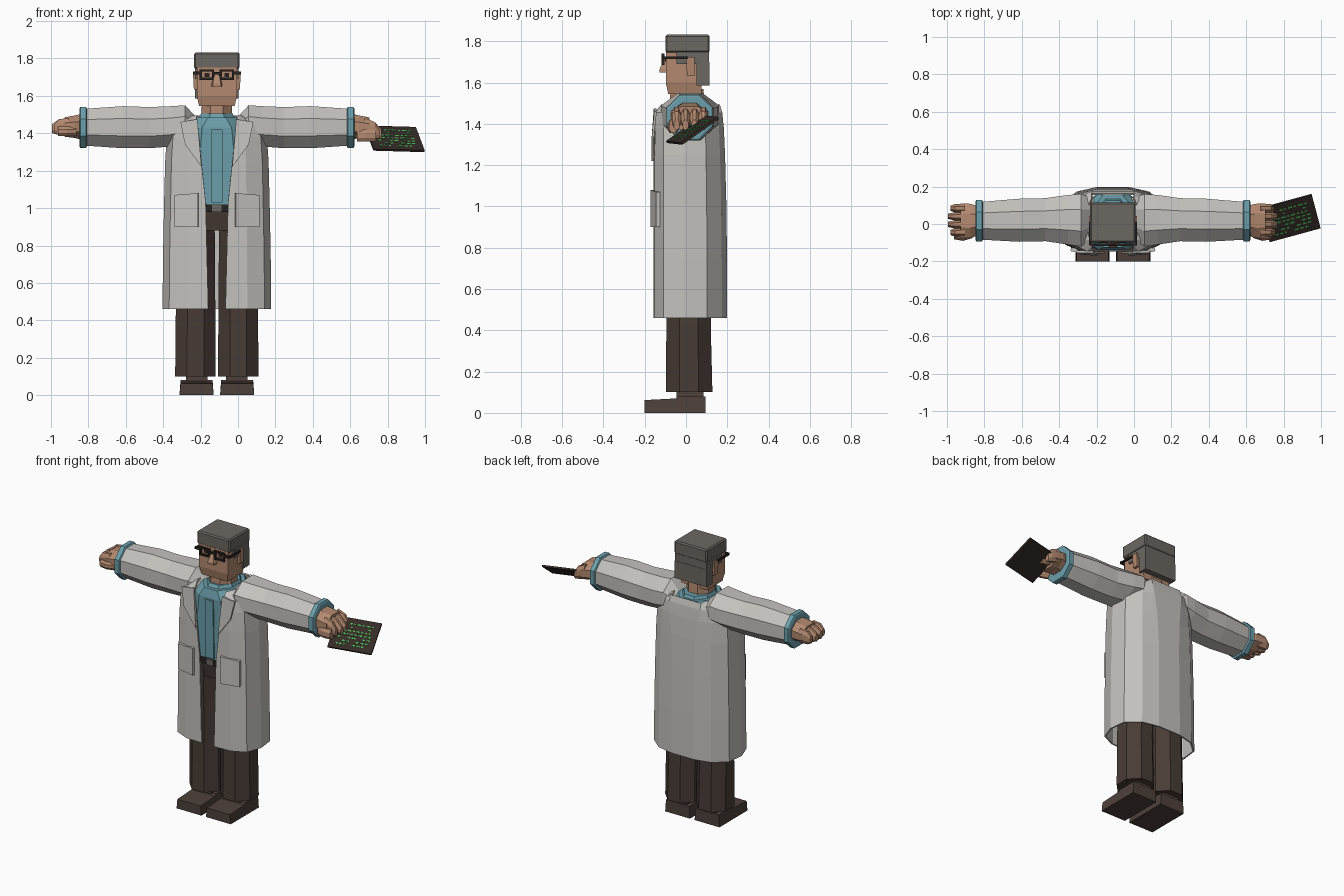
import bpy, bmesh, math, random
from mathutils import Vector

cube = bpy.data.objects.get("Cube")
if cube:
    bpy.data.objects.remove(cube, do_unlink=True)

CX = -0.113  # body axis


def material(name, r, g, b):
    m = bpy.data.materials.new(name)
    m.use_nodes = True
    m.diffuse_color = (r, g, b, 1)
    bsdf = next(n for n in m.node_tree.nodes if n.type == 'BSDF_PRINCIPLED')
    bsdf.inputs["Base Color"].default_value = (r, g, b, 1)
    bsdf.inputs["Roughness"].default_value = 0.9
    return m


COAT = material("coat_grey", .55, .54, .51)
SKIN = material("skin", .45, .25, .16)
SHIRT = material("shirt_teal", .15, .35, .41)
TROUSER = material("trouser_brown", .066, .045, .036)
SHOE = material("shoe_brown", .075, .052, .043)
HAIR = material("hair_grey", .15, .137, .12)
DARK = material("frame_black", .02, .016, .014)
TABLET = material("tablet_brown", .036, .024, .02)
GREEN = material("screen_green", .06, .55, .1)


def make(name, bm, mat, fix=True):
    if fix:
        bmesh.ops.recalc_face_normals(bm, faces=bm.faces)
    me = bpy.data.meshes.new(name)
    bm.to_mesh(me)
    bm.free()
    me.materials.append(mat)
    ob = bpy.data.objects.new(name, me)
    bpy.context.collection.objects.link(ob)
    return ob


def loft(name, rings, mat, closed=True):
    """Skin a row of point rings, measured from the body axis."""
    bm = bmesh.new()
    vs = [[bm.verts.new((p[0] + CX, p[1], p[2])) for p in r] for r in rings]
    n = len(rings[0])
    for a, b in zip(vs, vs[1:]):
        for j in range(n if closed else n - 1):
            k = (j + 1) % n
            bm.faces.new((a[j], a[k], b[k], b[j]))
    if closed:
        bm.faces.new(vs[0])
        bm.faces.new(vs[-1])
    return make(name, bm, mat, closed)


def octagon(lo1, hi1, lo2, hi2):
    """Flat-sided octagon filling a rectangle."""
    k = 1 / math.cos(math.pi / 8)
    out = []
    for i in range(8):
        a = math.pi * (i + .5) / 4
        out.append(((lo1 + hi1) / 2 + (hi1 - lo1) / 2 * k * math.cos(a),
                    (lo2 + hi2) / 2 + (hi2 - lo2) / 2 * k * math.sin(a)))
    return out


def tall(x0, x1, y0, y1, z):
    return [(x, y, z) for x, y in octagon(x0, x1, y0, y1)]


def across(x, y0, y1, z0, z1):
    return [(x, y, z) for y, z in octagon(y0, y1, z0, z1)]


def box(name, x, y, z, mat, taper=0):
    """Box from ranges; taper narrows the bottom."""
    def rect(h, t):
        return [(x[0] + t, y[0] + t, h), (x[1] - t, y[0] + t, h),
                (x[1] - t, y[1], h), (x[0] + t, y[1], h)]
    return loft(name, [rect(z[0], taper), rect(z[1], 0)], mat)


def span(s, a, b):
    return tuple(sorted((s * a, s * b)))


def plate(name, corners, mat, thick):
    """Thin slab built from four corners."""
    c = [Vector(p) for p in corners]
    n = (c[1] - c[0]).cross(c[3] - c[0]).normalized() * thick / 2
    return loft(name, [[p - n for p in c], [p + n for p in c]], mat)


# Coat: open-fronted sheet with yoke
HALF = [(.16, -.152), (.25, -.11), (.285, -.01), (.272, .1), (.19, .17), (.08, .195)]


def coat_ring(z, gap, w, yf, yb):
    half = [(gap, -.157 * yf, z)]
    half += [(max(x * w, gap + .005), y * (yf if y < 0 else yb), z) for x, y in HALF]
    return half + [(-x, y, q) for x, y, q in reversed(half)]


coat = loft("coat", [coat_ring(.46, .046, 1.02, 1, 1.02), coat_ring(.75, .053, 1.01, 1, 1.02),
                     coat_ring(1.03, .06, .99, 1, 1), coat_ring(1.25, .083, .97, 1, .97),
                     coat_ring(1.38, .098, .94, .98, .94), coat_ring(1.455, .107, .86, .96, .9),
                     coat_ring(1.495, .108, .5, .76, .84)], COAT, closed=False)
thick = coat.modifiers.new("cloth", 'SOLIDIFY')
thick.thickness = .01

# Shirt, with neckband and button strip
loft("shirt", [tall(-.2, .2, -.125, .15, .98), tall(-.22, .22, -.135, .155, 1.3),
               tall(-.19, .19, -.137, .16, 1.43), tall(-.115, .115, -.125, .16, 1.485)], SHIRT)
loft("shirt_neckband", [tall(-.1, .1, -.11, .14, 1.47), tall(-.085, .085, -.09, .125, 1.505)], SHIRT)
plate("button_strip", [(-.03, -.133, 1.03), (.03, -.133, 1.03),
                       (.03, -.142, 1.42), (-.03, -.142, 1.42)], SHIRT, .008)

# Hips, belt and buckle
loft("hips", [tall(-.19, .19, -.1, .13, .88), tall(-.2, .2, -.12, .145, .99)], TROUSER)
loft("belt", [tall(-.205, .205, -.13, .152, .98), tall(-.205, .205, -.13, .152, 1.02)], DARK)
box("buckle", (-.025, .025), (-.138, -.128), (.98, 1.02), HAIR)

for s, side in ((1, "left"), (-1, "right")):
    # Leg and shoe
    def leg(z, a, b, y0, y1):
        return tall(*span(s, a, b), y0, y1, z)
    loft(side + "_trouser_leg", [leg(.1, .006, .223, -.098, .128), leg(.42, .008, .22, -.095, .12),
                                 leg(.7, .01, .21, -.1, .125), leg(.96, .012, .2, -.11, .135)], TROUSER)
    box(side + "_ankle", span(s, .05, .165), (-.045, .085), (.06, .12), SHOE)
    shoe = span(s, .017, .2)
    loft(side + "_shoe", [[(shoe[0], y, z), (shoe[1], y, z), (shoe[1] - .006, y, h), (shoe[0] + .006, y, h)]
                          for y, z, h in ((-.2, 0, .062), (-.05, 0, .07), (-.04, 0, .08), (.095, 0, .08))], SHOE)

    # Sleeve and cuff
    loft(side + "_sleeve", [across(s * x, *r) for x, r in (
        (.1, (-.07, .14, 1.37, 1.475)), (.17, (-.12, .16, 1.345, 1.55)), (.24, (-.11, .155, 1.33, 1.545)),
        (.36, (-.092, .138, 1.32, 1.54)), (.5, (-.095, .135, 1.32, 1.545)),
        (.72, (-.083, .117, 1.335, 1.53)))], COAT)
    loft(side + "_cuff", [across(s * x, -.085 - g, .12 + g, 1.33 - g, 1.532 + g) for x, g in
                          ((.695, 0), (.7, .009), (.73, .009), (.735, 0))], SHIRT)

    # Hand: palm, four fingers, thumb
    drop = .03 if s > 0 else 0
    loft(side + "_palm", [across(s * x, *r) for x, r in (
        (.72, (-.06, .095, 1.365, 1.505)), (.76, (-.075, .108, 1.375, 1.495)),
        (.815, (-.072, .11, 1.382 - drop / 2, 1.485)))], SKIN)
    for i in range(4):
        y = -.045 + i * .043
        tip = .887 - .012 * abs(i - 1.5)
        loft(side + "_finger_%d" % (i + 1), [across(s * x, y - w, y + w, z - h - d, z + h - d) for x, w, z, h, d in (
            (.79, .024, 1.436, .046, 0), (.845, .022, 1.433, .042, drop / 2),
            (tip, .014, 1.425, .024, drop))], SKIN)
    loft(side + "_thumb", [across(s * x, y - .02, y + .02, 1.385 - drop, 1.435 - drop / 2)
                           for x, y in ((.75, -.055), (.8, -.07), (.85, -.062))], SKIN)

    # Lapel and pocket
    plate(side + "_lapel", [(s * .104, -.15, 1.475), (s * .195, -.148, 1.46),
                            (s * .17, -.16, 1.34), (s * .082, -.162, 1.22)], COAT, .012)
    p = [(s * x, y, z) for x, y, z in ((.1, -.163, .9), (.225, -.135, .9), (.225, -.135, 1.07), (.1, -.163, 1.08))]
    plate(side + "_pocket", p, COAT, .02)

    # Ear, glasses rim and arm
    box(side + "_ear", span(s, .1, .128), (0, .042), (1.635, 1.725), SKIN, .005)
    for nm, a, b, z0, z1 in (("top", .015, .092, 1.73, 1.742), ("bottom", .015, .092, 1.685, 1.697),
                             ("inner", .015, .027, 1.69, 1.735), ("outer", .08, .092, 1.69, 1.735)):
        box(side + "_rim_" + nm, span(s, a, b), (-.118, -.105), (z0, z1), DARK)
    box(side + "_glasses_hinge", span(s, .085, .128), (-.115, -.103), (1.715, 1.73), DARK)
    box(side + "_glasses_arm", span(s, .118, .128), (-.115, .01), (1.715, 1.727), DARK)
    box(side + "_eye", span(s, .04, .065), (-.102, -.094), (1.702, 1.722), DARK)

# Head, neck and nose
box("head", (-.107, .107), (-.098, .1), (1.6, 1.8), SKIN)
box("jaw", (-.107, .107), (-.098, .075), (1.545, 1.6), SKIN, .012)
loft("neck", [tall(-.083, .083, -.08, .09, 1.46), tall(-.08, .08, -.075, .085, 1.57)], SKIN)
loft("nose", [[(-w, -.09, z), (w, -.09, z), (w * .7, y, z), (-w * .7, y, z)]
              for z, w, y in ((1.65, .03, -.128), (1.665, .03, -.128), (1.725, .013, -.1))], SKIN)
box("glasses_bridge", (-.02, .02), (-.118, -.106), (1.715, 1.728), DARK)

# Hair: cap, temples and nape
cap = box("hair_cap", (-.121, .121), (-.1, .115), (1.745, 1.832), HAIR)
bev = cap.modifiers.new("soft_edge", 'BEVEL')
bev.width, bev.segments = .008, 1
box("hair_temples", (-.117, .117), (-.045, .112), (1.69, 1.75), HAIR)
box("hair_nape", (-.117, .117), (.052, .114), (1.585, 1.7), HAIR)

# Tablet with lines of glowing marks
o = Vector((.725 - CX, -.094, 1.312))
u = Vector((.272, .074, -.008))
v = Vector((-.047, .178, .125))
up = u.cross(v).normalized()


def patch(u0, u1, v0, v1, lift):
    return [o + u * a + v * b + up * lift for a, b in ((u0, v0), (u1, v0), (u1, v1), (u0, v1))]


plate("tablet", patch(0, 1, 0, 1, 0), TABLET, .012)
random.seed(4)
for row in range(7):
    a, b = .15, .14 + row * .11
    while a < .85:
        w = random.uniform(.035, .09)
        if random.random() < .75:
            plate("screen_mark", patch(a, a + w, b, b + .04, .006), GREEN, .003)
        a += w + .035
